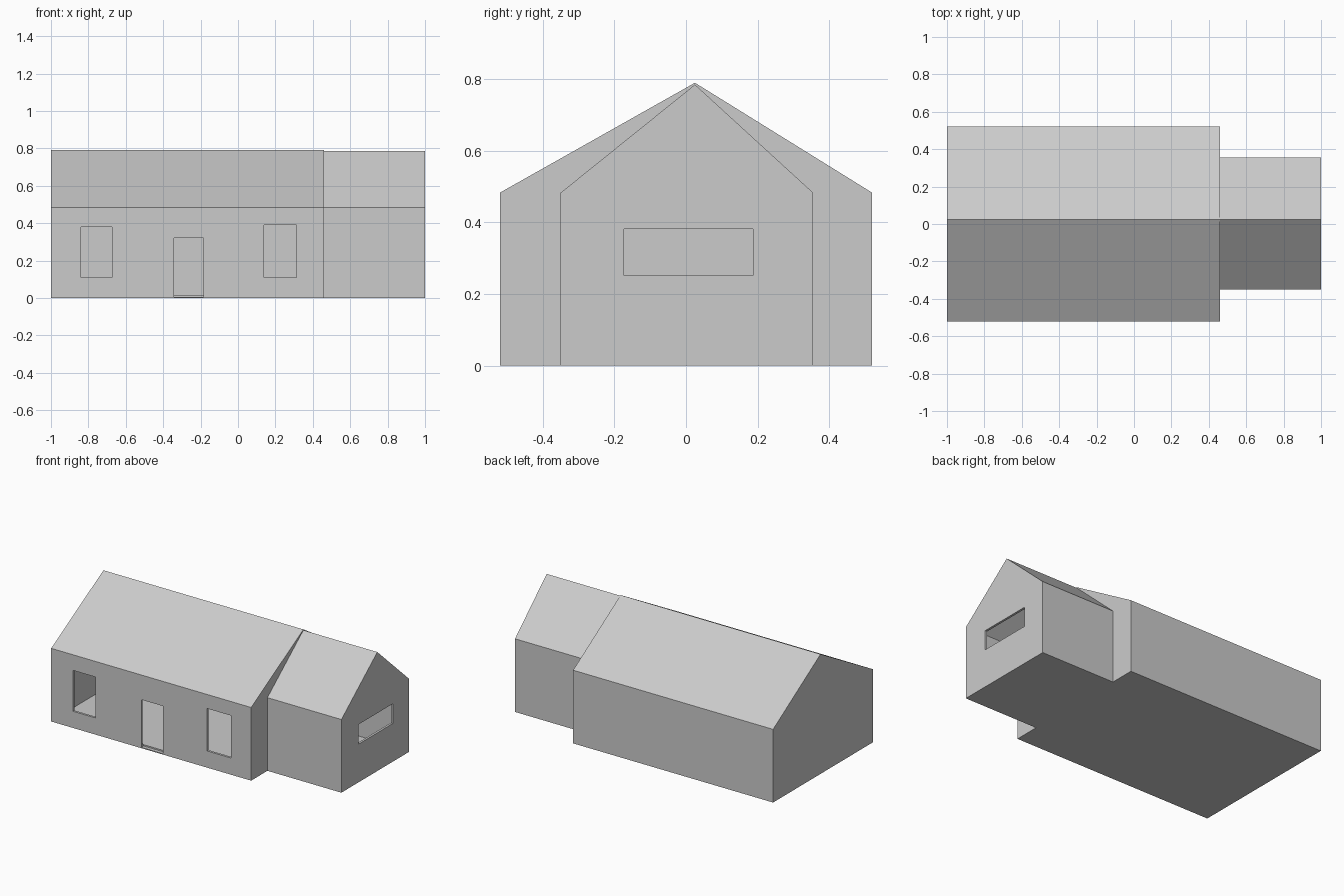
import bpy, bmesh

if "Cube" in bpy.data.objects:
    bpy.data.objects.remove(bpy.data.objects["Cube"])

T = 0.015        # wall, roof and floor thickness
RIDGE_Y = 0.025


def mesh_object(name, bm):
    bmesh.ops.recalc_face_normals(bm, faces=bm.faces)
    me = bpy.data.meshes.new(name)
    bm.to_mesh(me)
    bm.free()
    ob = bpy.data.objects.new(name, me)
    bpy.context.collection.objects.link(ob)
    return ob


def prism(name, profile, x0, x1):
    """Extrude a (y, z) profile along x."""
    bm = bmesh.new()
    face = bm.faces.new([bm.verts.new((x0, y, z)) for y, z in profile])
    ext = bmesh.ops.extrude_face_region(bm, geom=[face])
    verts = [v for v in ext["geom"] if isinstance(v, bmesh.types.BMVert)]
    bmesh.ops.translate(bm, verts=verts, vec=(x1 - x0, 0, 0))
    return mesh_object(name, bm)


def box(name, x, y, z):
    return prism(name, [(y[0], z[0]), (y[1], z[0]), (y[1], z[1]), (y[0], z[1])], *x)


def gable(y0, y1, eave, ridge):
    return [(y0, 0), (y1, 0), (y1, eave), (RIDGE_Y, ridge), (y0, eave)]


def inset(p):
    """Shrink a gable profile by the shell thickness."""
    (y0, _), (y1, _), (_, eave), (_, ridge), _ = p
    return [(y0 + T, T), (y1 - T, T), (y1 - T, eave - T / 2),
            (RIDGE_Y, ridge - 1.3 * T), (y0 + T, eave - T / 2)]


def cut(ob, cutters):
    for c in cutters:
        m = ob.modifiers.new("cut", "BOOLEAN")
        m.operation, m.solver, m.object = "DIFFERENCE", "EXACT", c
        c.hide_render = True
    bpy.context.view_layer.update()
    me = bpy.data.meshes.new_from_object(
        ob.evaluated_get(bpy.context.evaluated_depsgraph_get()))
    ob.modifiers.clear()
    ob.data = me
    for c in cutters:
        bpy.data.objects.remove(c)


# Main house: hollow gabled shell with two windows and a door
profile = gable(-0.52, 0.52, 0.483, 0.79)
house = prism("main_house", profile, -1.0, 0.46)
room = prism("room_cutter", inset(profile), -1.0 + T, 0.46 - T)
openings = [((-0.84, -0.675), (0.11, 0.38)),
            ((-0.342, -0.185), (0.006, 0.32)),
            ((0.138, 0.313), (0.11, 0.39))]
cut(house, [room] + [box("opening_cutter", x, (-0.6, -0.52 + 1.5 * T), z)
                     for x, z in openings])

# Side wing: narrower gabled shell with one wide window in its end wall
profile = gable(-0.35, 0.355, 0.483, 0.785)
wing = prism("side_wing", profile, 0.46, 1.0)
room = prism("wing_room_cutter", inset(profile), 0.40, 1.0 - T)
cut(wing, [room, box("end_window_cutter", (1.0 - 1.5 * T, 1.1),
                     (-0.173, 0.187), (0.252, 0.382))])
